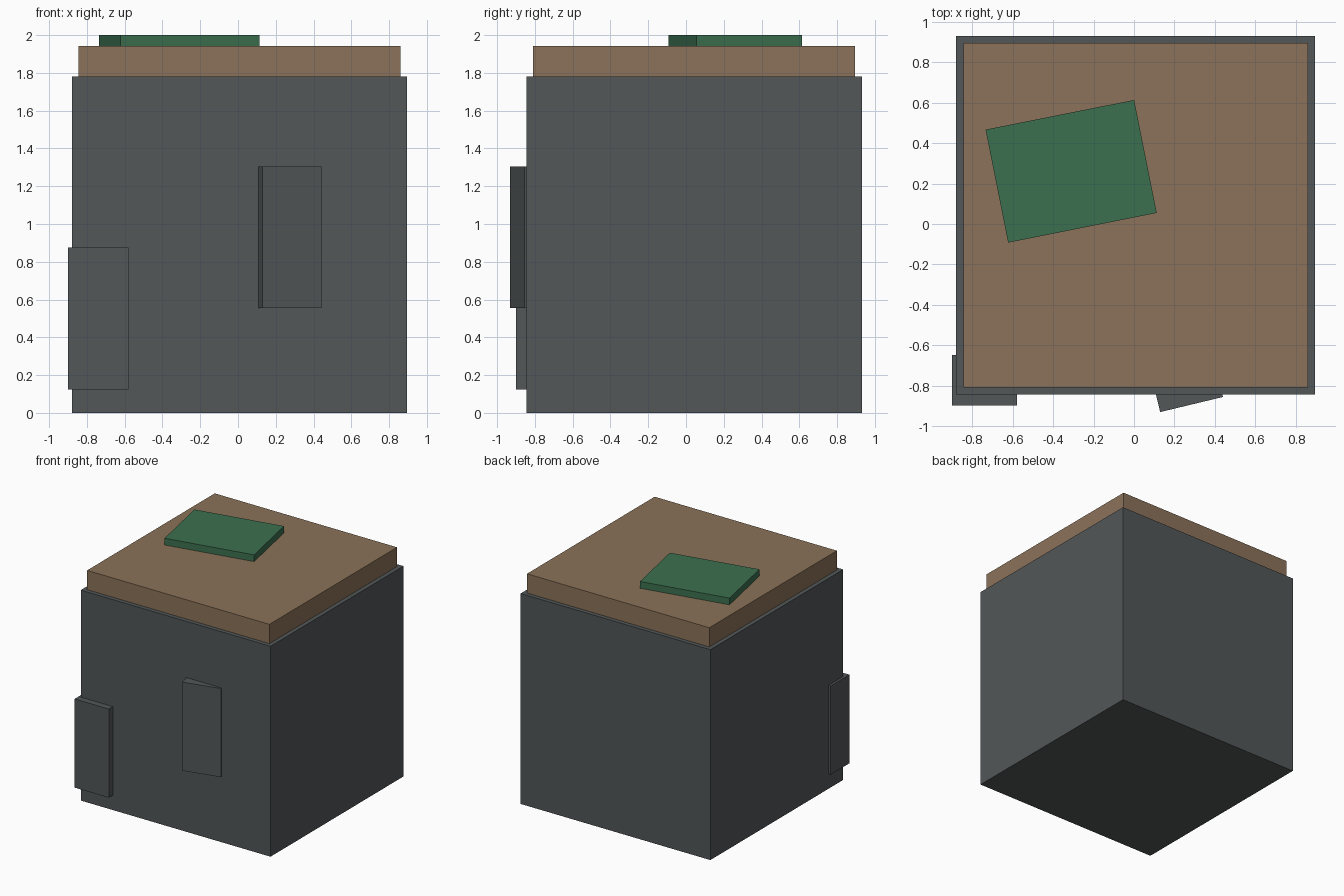
import bpy
from math import radians

if "Cube" in bpy.data.objects:
    bpy.data.objects.remove(bpy.data.objects["Cube"])


def material(name, rgb):
    mat = bpy.data.materials.new(name)
    mat.diffuse_color = (*rgb, 1.0)
    mat.use_nodes = True
    mat.node_tree.nodes["Principled BSDF"].inputs["Base Color"].default_value = mat.diffuse_color
    return mat


def box(name, center, size, mat, turn=0.0):
    bpy.ops.mesh.primitive_cube_add(size=1, location=center,
                                    rotation=(0, 0, radians(turn)))
    obj = bpy.context.object
    obj.name = name
    obj.scale = size
    bpy.ops.object.transform_apply(location=False, rotation=False, scale=True)
    obj.data.materials.append(mat)
    return obj


dark = material("dark_grey", (0.085, 0.095, 0.098))
brown = material("brown", (0.26, 0.17, 0.10))
green = material("green", (0.045, 0.16, 0.08))

# Main block
box("body", (0.008, 0.043, 0.89), (1.776, 1.776, 1.78), dark)

# Inset slab on top
box("top_slab", (0.008, 0.043, 1.861), (1.706, 1.706, 0.164), brown)

# Turned plate lying on the slab
box("top_plate", (-0.311, 0.261, 1.971), (0.75, 0.57, 0.058), green, 11.3)

# Two identical blocks half sunk into the front face
panel_size = (0.32, 0.25, 0.75)
box("front_block_corner", (-0.74, -0.774, 0.5), panel_size, dark)
box("front_block_turned", (0.256, -0.772, 0.93), panel_size, dark, 13.5)
